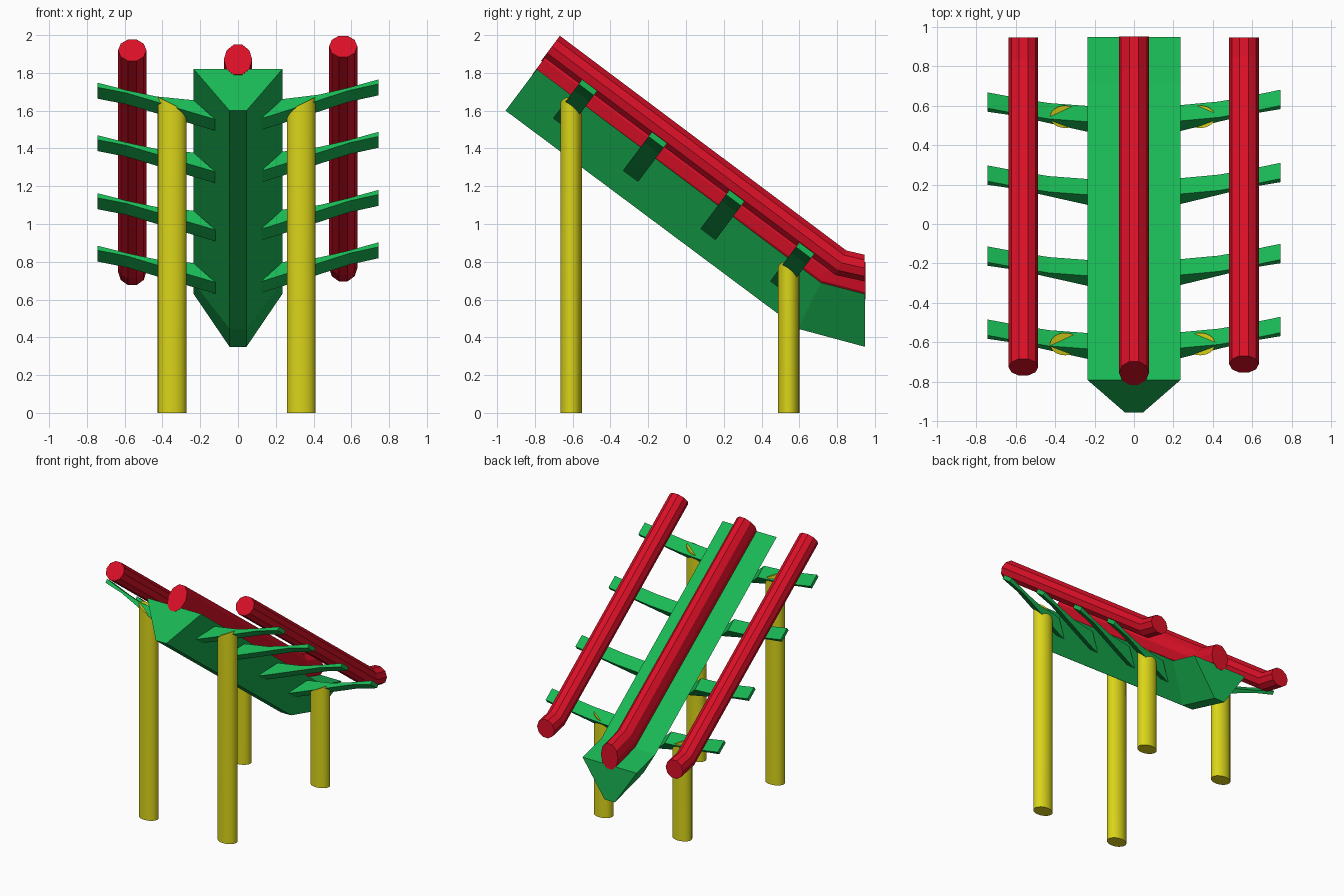
import bpy, math
from mathutils import Vector

if "Cube" in bpy.data.objects:
    bpy.data.objects.remove(bpy.data.objects["Cube"])

S = Vector((0, 0.8, -0.6))     # direction down the slope
N = Vector((0, 0.6, 0.8))      # direction normal to the slope


def material(name, color):
    m = bpy.data.materials.new(name)
    m.diffuse_color = color
    m.use_nodes = True
    m.node_tree.nodes["Principled BSDF"].inputs["Base Color"].default_value = m.diffuse_color
    return m


green = material("green", (0.01, 0.48, 0.09, 1))
red = material("red", (0.7, 0.005, 0.02, 1))
yellow = material("yellow", (0.7, 0.66, 0.01, 1))


def loft(name, rings, mat, flip=False):
    """Skin a list of equal-length closed rings and cap both ends."""
    k = len(rings[0])
    verts = [v for r in rings for v in r]
    faces = [(a * k + i, a * k + (i + 1) % k, (a + 1) * k + (i + 1) % k, (a + 1) * k + i)
             for a in range(len(rings) - 1) for i in range(k)]
    faces += [tuple(range(k))[::-1], tuple(range((len(rings) - 1) * k, len(rings) * k))]
    if flip:
        faces = [f[::-1] for f in faces]
    me = bpy.data.meshes.new(name)
    me.from_pydata(verts, [], faces)
    me.materials.append(mat)
    ob = bpy.data.objects.new(name, me)
    bpy.context.collection.objects.link(ob)
    return ob


def base(y):
    """Point on the beam's top line."""
    return Vector((0, y, 1.82 - 0.75 * (y + 0.79)))


# Central tapered beam: (top y, z, bottom y, z) at each station
stations = [(-0.79, 1.82, -0.955, 1.60), (0.714, 0.69, 0.594, 0.445), (0.947, 0.63, 0.947, 0.35)]
loft("central_beam", [[(-0.235, ty, tz), (0.235, ty, tz), (0.045, by, bz), (-0.045, by, bz)]
                      for ty, tz, by, bz in stations], green, True)


# Ten-sided rails with a bend near the low end
def rail(name, x, path, rx, rn):
    ups = [Vector((0, 0.6, 0.8)), Vector((0, 0.41, 0.92)), Vector((0, 0, 1))]
    rings = []
    for (y, z), up in zip(path, ups):
        rings.append([Vector((x, y, z)) + Vector((rx * math.cos(a), 0, 0)) + up * rn * math.sin(a)
                      for a in (math.tau * (i + 0.5) / 10 + math.pi / 10 for i in range(10))])
    loft(name, rings, red, True)


rail("centre_rail", 0, [(-0.755, 1.87), (0.745, 0.755), (0.95, 0.70)], 0.075, 0.104)
rail("right_rail", 0.557, [(-0.71, 1.94), (0.82, 0.795), (0.945, 0.767)], 0.075, 0.074)
rail("left_rail", -0.56, [(-0.725, 1.92), (0.805, 0.775), (0.945, 0.747)], 0.075, 0.074)

# Curved bracket arms and support posts on both sides
arm = [(0.12, -0.16), (0.235, -0.115), (0.59, 0.028), (0.743, 0.07),
       (0.743, 0.10), (0.58, 0.044), (0.43, 0.0), (0.235, -0.03)]
for side, label, drop in ((1, "right", 0), (-1, "left", 0.022)):
    for i, y in enumerate((-0.57, -0.20, 0.21, 0.58)):
        rings = [[base(y) + S * s + N * (n - drop * x / 0.743) + Vector((side * x, 0, 0))
                  for x, n in arm] for s in (-0.05, 0.05)]
        loft(f"{label}_arm_{i + 1}", rings, green, side > 0)
    for place, y, top in (("front", -0.608, 1.635), ("rear", 0.543, 0.765)):
        cx = side * 0.342 - 0.007
        low, high = [], []
        for i in range(24):
            a = math.tau * i / 24
            dx, dy = 0.076 * math.cos(a), 0.057 * math.sin(a)
            low.append((cx + dx, y + dy, 0))
            high.append((cx + dx, y + dy, top + 0.5 * side * dx))
        post = loft(f"{place}_{label}_post", [low, high], yellow)
        bpy.ops.object.select_all(action='DESELECT')
        post.select_set(True)
        bpy.context.view_layer.objects.active = post
        bpy.ops.object.shade_smooth_by_angle(angle=math.radians(30))
